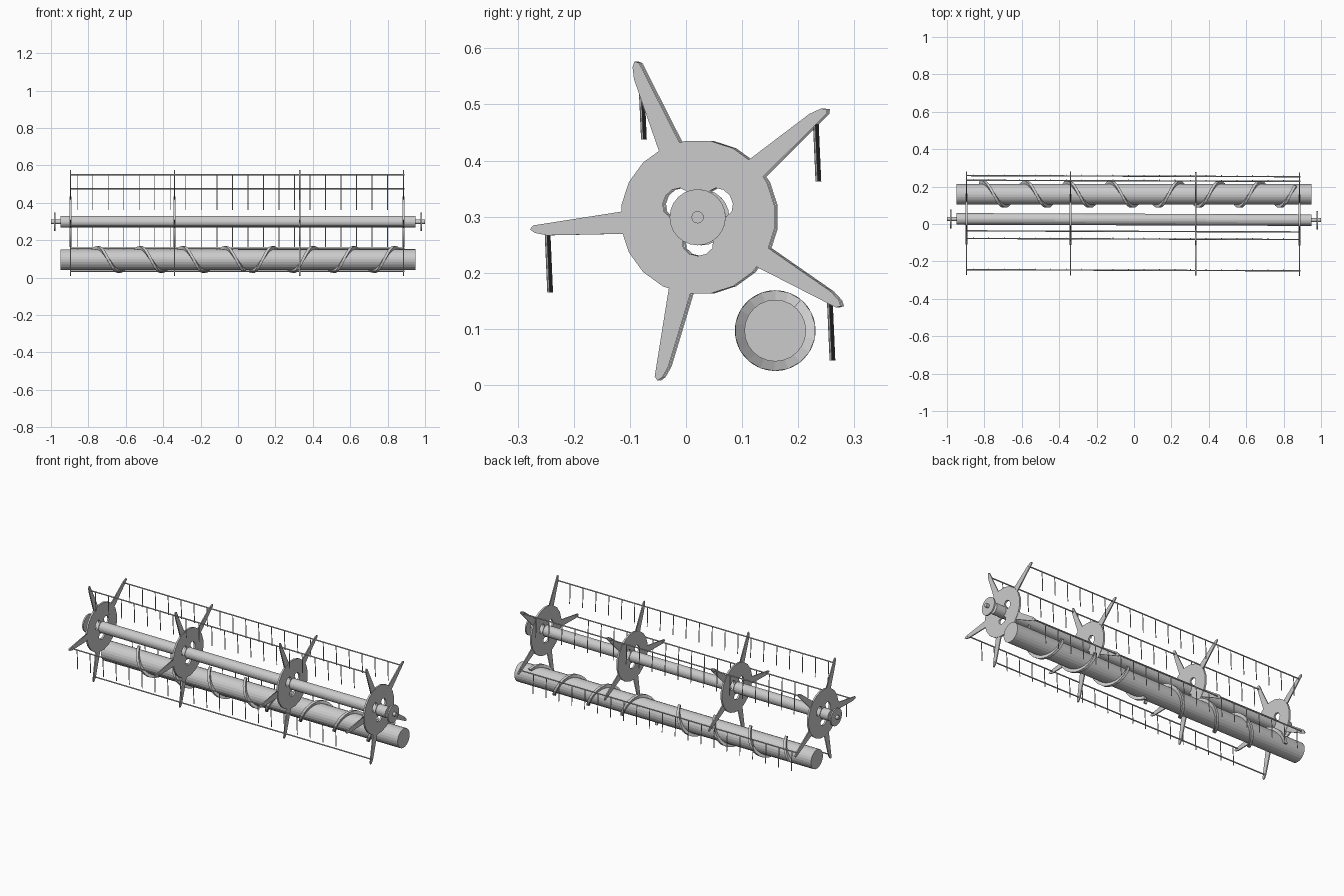
import bpy, bmesh, math
from mathutils import Matrix, Vector

if "Cube" in bpy.data.objects:
    bpy.data.objects.remove(bpy.data.objects["Cube"])

CY, CZ = 0.024, 0.299          # reel axis
AY, AZ = 0.159, 0.097          # auger axis
SKEW = -0.0033                 # slight yaw of the whole reel
ARMS = [40.5 + 72 * i for i in range(5)]


def polar(r, deg):
    a = math.radians(deg)
    return (r * math.cos(a), r * math.sin(a))


def finish(name, bm):
    me = bpy.data.meshes.new(name)
    bmesh.ops.recalc_face_normals(bm, faces=bm.faces)
    bm.to_mesh(me)
    bm.free()
    ob = bpy.data.objects.new(name, me)
    bpy.context.collection.objects.link(ob)
    return ob


def add_rod(bm, a, b, r, sides):
    a, b = Vector(a), Vector(b)
    d = b - a
    m = Matrix.Translation((a + b) / 2) @ d.to_track_quat('Z', 'Y').to_matrix().to_4x4()
    bmesh.ops.create_cone(bm, cap_ends=True, segments=sides, radius1=r, radius2=r,
                          depth=d.length, matrix=m)


def rod(name, a, b, r, sides=24):
    bm = bmesh.new()
    add_rod(bm, a, b, r, sides)
    return finish(name, bm)


def reel(x, y, z):
    """Reel-local (y, z) offset at station x to world position."""
    return (x, CY + SKEW * x + y, CZ + z)


def plate(name, loops, x, thick):
    """Flat plate facing x, outlined by loops in the y-z plane (inner loops are holes)."""
    cu = bpy.data.curves.new(name + "_outline", 'CURVE')
    cu.dimensions, cu.fill_mode, cu.extrude = '2D', 'BOTH', thick / 2
    for pts in loops:
        sp = cu.splines.new('POLY')
        sp.points.add(len(pts) - 1)
        for p, q in zip(sp.points, pts):
            p.co = (q[0], q[1], 0, 1)
        sp.use_cyclic_u = True
    tmp = bpy.data.objects.new(name + "_tmp", cu)
    bpy.context.collection.objects.link(tmp)
    deps = bpy.context.evaluated_depsgraph_get()
    me = bpy.data.meshes.new_from_object(tmp.evaluated_get(deps))
    bpy.data.objects.remove(tmp)
    me.transform(Matrix(((0, 0, 1, 0), (1, 0, 0, 0), (0, 1, 0, 0), (0, 0, 0, 1))))
    me.name = name
    ob = bpy.data.objects.new(name, me)
    bpy.context.collection.objects.link(ob)
    ob.location = reel(x, 0, 0)
    return ob


# central tube, stub shafts and end flanges
rod("reel_tube", reel(-0.95, 0, 0), reel(0.95, 0, 0), 0.031)
for side, s in (("left", -1), ("right", 1)):
    rod(f"stub_shaft_{side}", reel(s * 0.94, 0, 0), reel(s * 1.0, 0, 0), 0.011, 12)
    rod(f"end_flange_{side}", reel(s * 0.975, 0, 0), reel(s * 0.983, 0, 0), 0.05)

# star discs with three kidney openings and five tapered arms
rim = [polar(0.138, 9 + 18 * i) for i in range(20)]
half = [(0.051, 32), (0.061, 25), (0.067, 13), (0.069, 0)]
inner = [(0.036, -20), (0.034, 0), (0.036, 20), (0.041, 31)]
lobe = half + [(r, -a) for r, a in half[-2::-1]] + [(0.041, -31)] + inner
holes = [[polar(r, c + a) for r, a in lobe] for c in (34, 146, 270)]
arm = [(0.125, -0.0215), (0.294, -0.0085), (0.300, -0.002), (0.292, 0.005),
       (0.271, 0.011), (0.125, 0.0195)]
for n, x in enumerate((-0.895, -0.34, 0.33, 0.885)):
    plate(f"star_disc_{n}", [rim] + holes, x, 0.010)
    for k, deg in enumerate(ARMS):
        c, s = polar(1, deg)
        pts = [(u * c - v * s, u * s + v * c) for u, v in arm]
        plate(f"star_arm_{n}_{k}", [pts], x, 0.006)

# tine bars, and hanging tines on all but the lowest bar
for k, deg in enumerate(ARMS):
    y, z = polar(0.272, deg)
    rod(f"tine_bar_{k}", reel(-0.899, y, z), reel(0.889, y, z), 0.0035, 8)
    if z < -0.2:
        continue
    bm = bmesh.new()
    for i in range(21):
        x = -0.86 + 0.083 * i
        add_rod(bm, reel(x, y, z), reel(x, y + 0.005, z - 0.113), 0.0024, 6)
    finish(f"tines_{k}", bm)

# auger drum
rod("auger_drum", (-0.95, AY, AZ), (0.95, AY, AZ), 0.055)


def flight(name, x0, x1, top_x, pitch, hand):
    """Helical ribbon of rectangular section wrapped on the drum."""
    bm = bmesh.new()
    steps = round(abs(x1 - x0) / pitch * 18)
    prev = None
    for i in range(steps + 1):
        x = x0 + (x1 - x0) * i / steps
        c, s = polar(1, 90 + hand * 360 * (x - top_x) / pitch)
        ring = [bm.verts.new((x + dx, AY + r * c, AZ + r * s))
                for dx, r in ((-0.008, 0.053), (0.008, 0.053), (0.008, 0.072), (-0.008, 0.072))]
        if prev:
            for j in range(4):
                bm.faces.new((prev[j], prev[j - 1], ring[j - 1], ring[j]))
        else:
            bm.faces.new(ring)
        prev = ring
    bm.faces.new(prev)
    finish(name, bm)


# opposite-handed flights feeding to the middle
flight("auger_flight_left", -0.82, 0.035, -0.75, 0.228, 1)
flight("auger_flight_right", 0.07, 0.86, 0.185, 0.217, -1)
